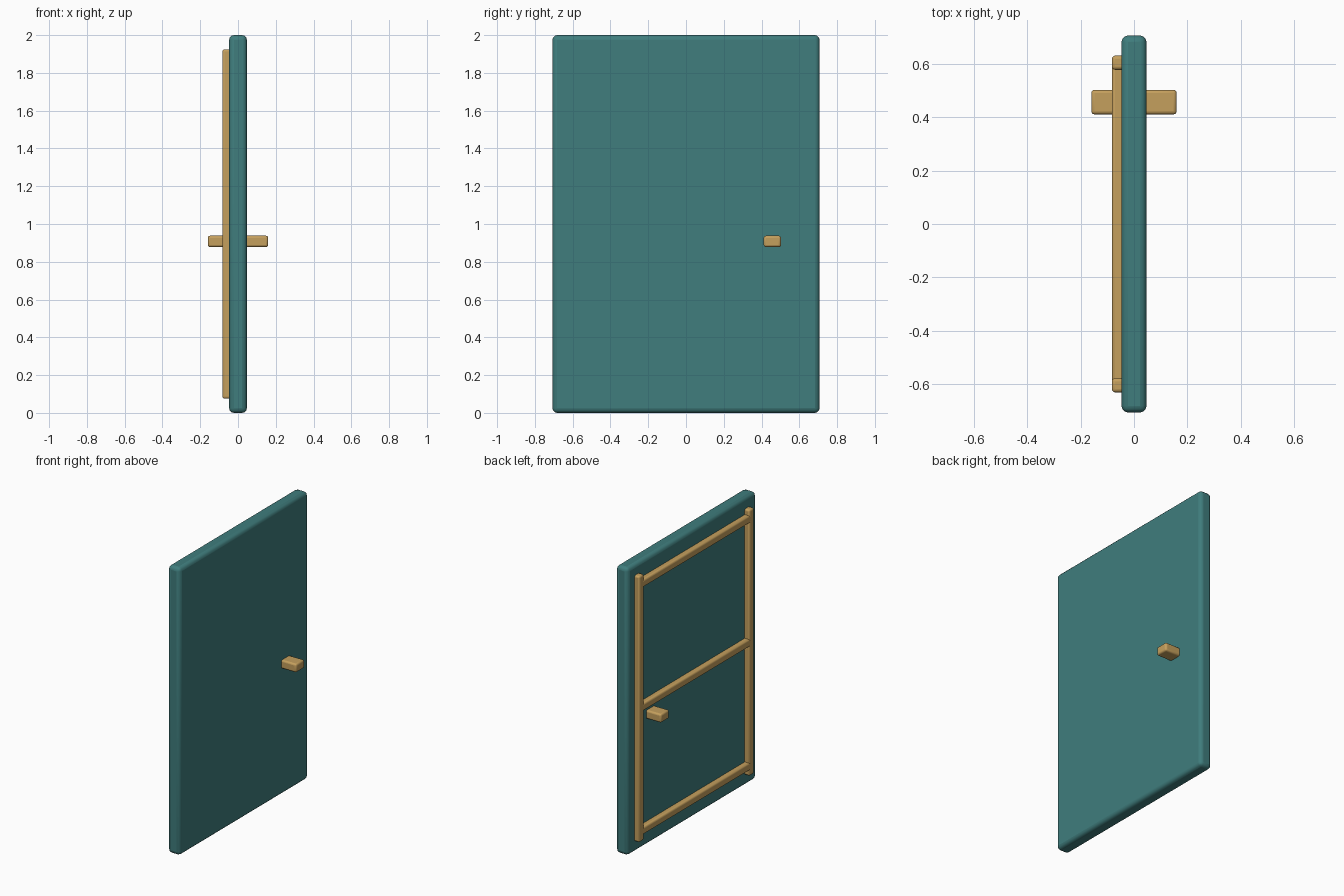
import bpy, math

cube = bpy.data.objects.get("Cube")
if cube:
    bpy.data.objects.remove(cube, do_unlink=True)


def make_material(name, rgb):
    mat = bpy.data.materials.new(name)
    mat.use_nodes = True
    mat.diffuse_color = (*rgb, 1)
    mat.node_tree.nodes["Principled BSDF"].inputs["Base Color"].default_value = (*rgb, 1)
    return mat


teal = make_material("teal_paint", (0.05, 0.205, 0.205))
brass = make_material("golden_tan", (0.56, 0.35, 0.11))


def rounded_box(name, center, size, bevel, mat):
    """Box with softly rounded edges."""
    bpy.ops.mesh.primitive_cube_add(size=1, location=center)
    obj = bpy.context.object
    obj.name = name
    obj.scale = size
    bpy.ops.object.transform_apply(location=False, rotation=False, scale=True)
    mod = obj.modifiers.new("rounding", "BEVEL")
    mod.width = bevel
    mod.segments = 3
    obj.data.materials.append(mat)
    bpy.ops.object.shade_smooth_by_angle(angle=math.radians(40))
    return obj


# Door slab
rounded_box("door_panel", (0, 0, 1), (0.094, 1.414, 2), 0.025, teal)

# Frame trim on the -x face: two uprights and three cross rails
TRIM = 0.053
TRIM_X = -0.0565
POST_Y = 0.605
for side, label in ((-1, "front"), (1, "back")):
    rounded_box(label + "_trim_upright", (TRIM_X, side * POST_Y, 1),
                (TRIM, TRIM, 1.85), 0.012, brass)
for label, z in (("bottom", 0.14), ("middle", 1.0), ("top", 1.86)):
    rounded_box(label + "_trim_rail", (TRIM_X, 0, z),
                (TRIM, 2 * POST_Y, TRIM), 0.012, brass)

# Handles on both faces
for side, label in ((-1, "right"), (1, "left")):
    rounded_box(label + "_handle", (side * 0.095, 0.457, 0.908),
                (0.13, 0.092, 0.06), 0.012, brass)
